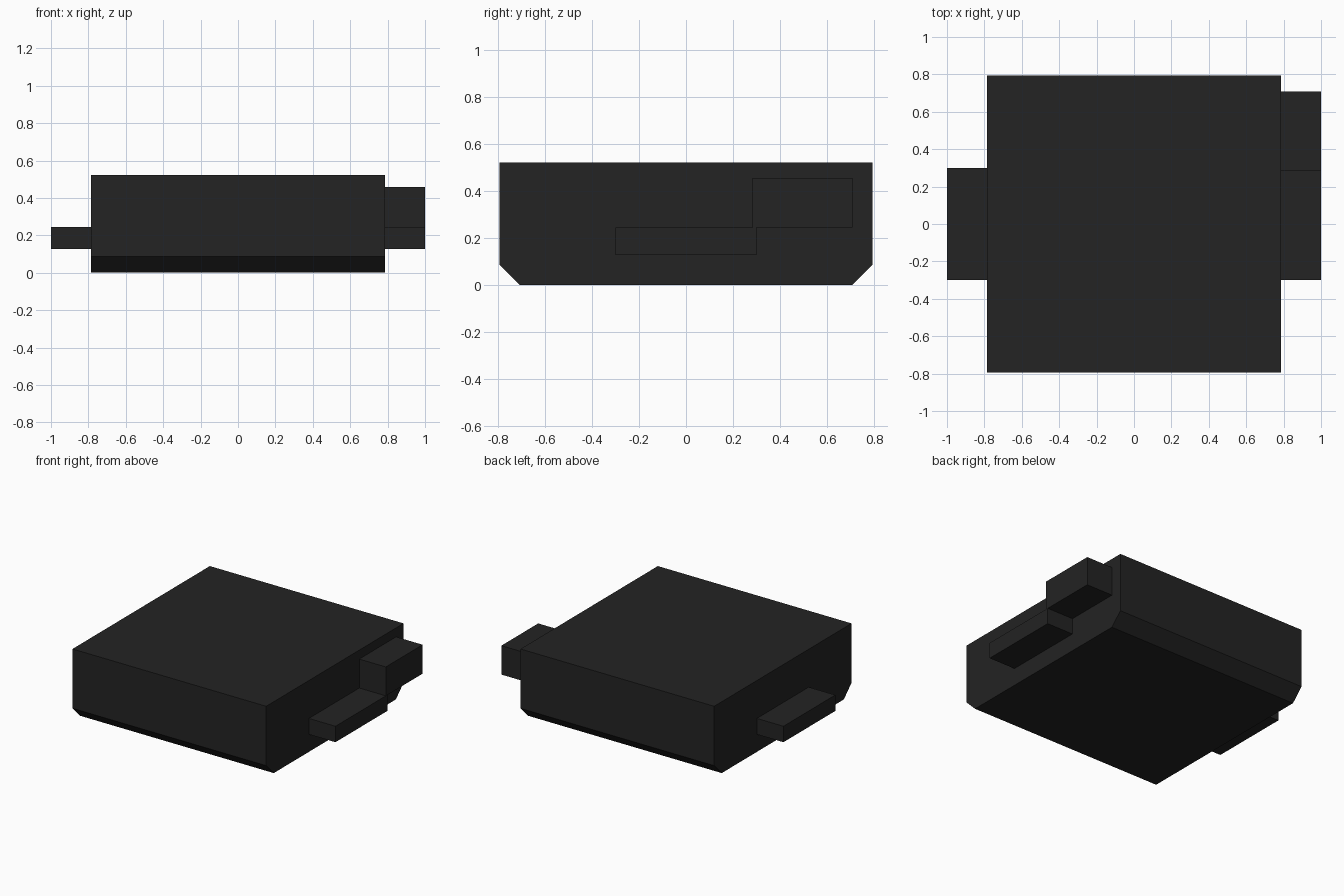
import bpy
import bmesh

cube = bpy.data.objects.get("Cube")
if cube:
    bpy.data.objects.remove(cube, do_unlink=True)

# Single dark finish
black = bpy.data.materials.new("matte_black")
black.use_nodes = True
colour = (0.017, 0.017, 0.017, 1)
black.diffuse_color = colour
bsdf = next(n for n in black.node_tree.nodes if n.type == 'BSDF_PRINCIPLED')
bsdf.inputs["Base Color"].default_value = colour


def prism(name, profile, x0, x1):
    """Extrude a (y, z) profile along x."""
    bm = bmesh.new()
    face = bm.faces.new([bm.verts.new((x0, y, z)) for y, z in profile])
    out = bmesh.ops.extrude_face_region(bm, geom=[face])
    verts = [v for v in out["geom"] if isinstance(v, bmesh.types.BMVert)]
    bmesh.ops.translate(bm, verts=verts, vec=(x1 - x0, 0, 0))
    bmesh.ops.recalc_face_normals(bm, faces=bm.faces)
    mesh = bpy.data.meshes.new(name)
    bm.to_mesh(mesh)
    bm.free()
    mesh.materials.append(black)
    obj = bpy.data.objects.new(name, mesh)
    bpy.context.collection.objects.link(obj)
    return obj


def box(name, x0, x1, y0, y1, z0, z1):
    return prism(name, [(y0, z0), (y1, z0), (y1, z1), (y0, z1)], x0, x1)


# Main housing with chamfered front and back bottom edges
half_x, half_y, height, cut = 0.785, 0.795, 0.523, 0.088
half = [(half_y - cut, 0), (half_y, cut), (half_y, height)]
prism("housing", half + [(-y, z) for y, z in reversed(half)], -half_x, half_x)

# Low side lugs, one on each side
for name, side in (("left_lug", 1), ("right_lug", -1)):
    x0, x1 = sorted((side * half_x, side))
    box(name, x0, x1, -0.3, 0.3, 0.128, 0.245)

# Raised block behind the left lug
box("left_rear_block", half_x, 1, 0.283, 0.709, 0.245, 0.457)
